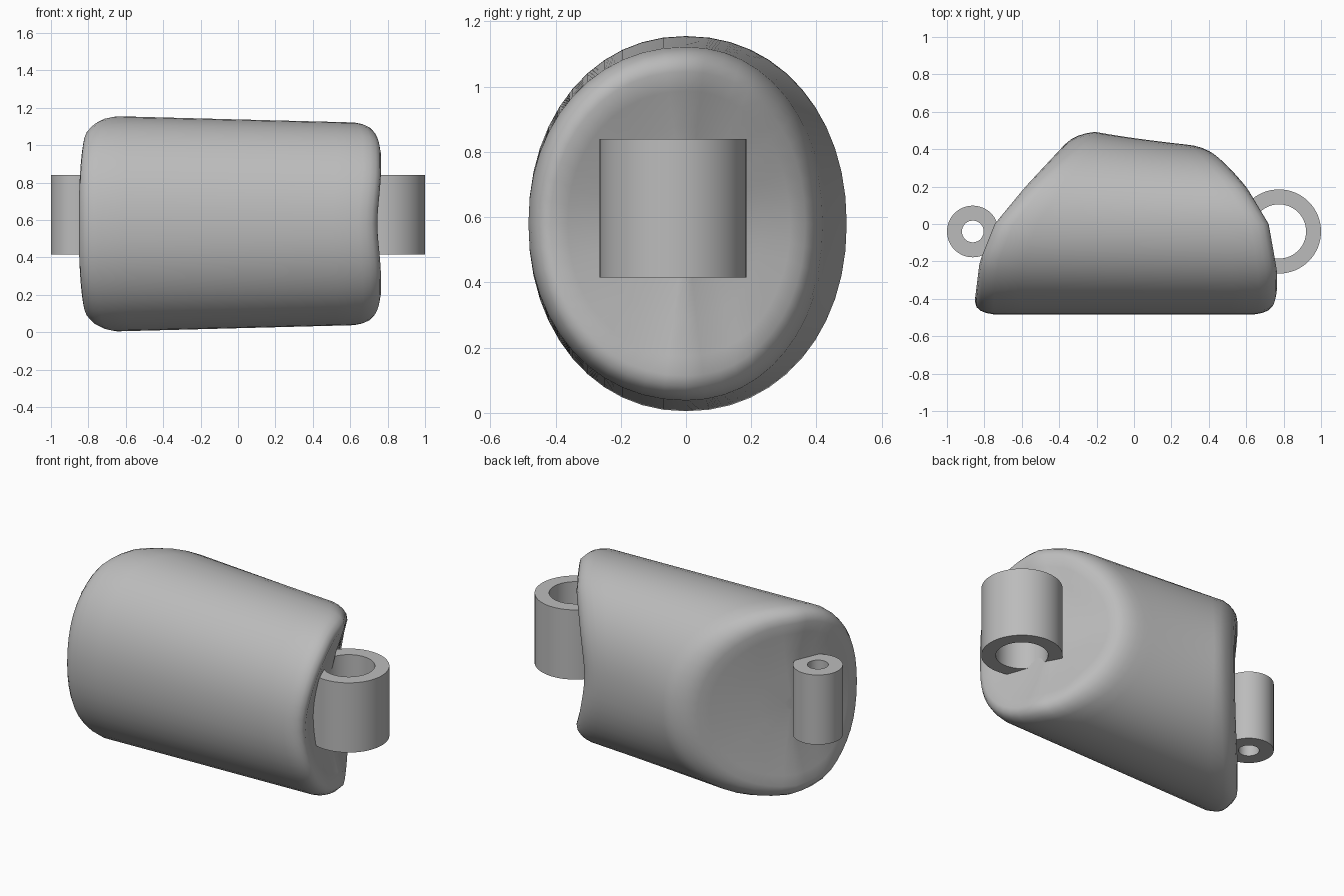
import bpy, bmesh, math

cube = bpy.data.objects.get("Cube")
if cube:
    bpy.data.objects.remove(cube, do_unlink=True)

grey = bpy.data.materials.new("plain grey")
grey.use_nodes = True
COLOUR = (0.5, 0.5, 0.5, 1)
grey.diffuse_color = COLOUR
grey.node_tree.nodes["Principled BSDF"].inputs["Base Color"].default_value = COLOUR


def finish(name, bm, angle):
    bmesh.ops.recalc_face_normals(bm, faces=bm.faces)
    mesh = bpy.data.meshes.new(name)
    bm.to_mesh(mesh)
    bm.free()
    mesh.materials.append(grey)
    obj = bpy.data.objects.new(name, mesh)
    bpy.context.collection.objects.link(obj)
    bpy.ops.object.select_all(action='DESELECT')
    obj.select_set(True)
    bpy.context.view_layer.objects.active = obj
    bpy.ops.object.shade_smooth_by_angle(angle=math.radians(angle))
    return obj


def bridge(bm, loops, closed=False):
    pairs = list(zip(loops, loops[1:])) + ([(loops[-1], loops[0])] if closed else [])
    for a, b in pairs:
        for i in range(len(a)):
            j = (i + 1) % len(a)
            bm.faces.new((a[i], a[j], b[j], b[i]))


def lookup(points, y):
    """Piecewise linear x of an end face at depth y."""
    if y <= points[0][0]:
        return points[0][1]
    for (y0, x0), (y1, x1) in zip(points, points[1:]):
        if y <= y1:
            return x0 + (x1 - x0) * (y - y0) / (y1 - y0)
    return points[-1][1]


# Plan outlines of the two slanted ends, as (y, x)
LEFT_END = [(-0.4, 0.77), (-0.25, 0.765), (0, 0.72), (0.2, 0.6), (0.35, 0.47), (0.49, 0.34)]
RIGHT_END = [(-0.4, -0.85), (-0.2, -0.825), (0, -0.745), (0.2, -0.58), (0.49, -0.31)]
MID_Z, SIDES = 0.58, 48


def section(scale, t, inset):
    """One oval loop; t runs from the right end (0) to the left end (1)."""
    loop = []
    for i in range(SIDES):
        a = 2 * math.pi * i / SIDES
        c, s = math.cos(a), math.sin(a)
        y = math.copysign(abs(c) ** 0.95, c) * 0.483 * scale
        z = math.copysign(abs(s) ** 0.95, s) * (0.575 - 0.033 * t) * scale
        if y > 0:
            y *= 1.02 - 0.14 * t
        notch = 0.025 * math.exp(-(z / 0.2) ** 2)
        x0 = lookup(RIGHT_END, y) + inset
        x1 = lookup(LEFT_END, y) - inset - notch
        loop.append((x0 + (x1 - x0) * t, y, MID_Z + z))
    return loop


# Body: oval tube with rounded rims and slightly dished slanted ends
bm = bmesh.new()
rim = [(0.07, 0.09), (0.3, 0.08), (0.55, 0.055), (0.75, 0.02), (0.86, 0),
       (0.92, 0.008), (0.96, 0.03), (0.985, 0.06)]
rings = [section(s, 0, i * (0.35 if s < 0.8 else 1)) for s, i in rim]
rings += [section(1, k / 10, 0.1) for k in range(11)]
rings += [section(s, 1, i) for s, i in reversed(rim)]
loops = [[bm.verts.new(p) for p in ring] for ring in rings]
bridge(bm, loops)
bm.faces.new(loops[0])
bm.faces.new(loops[-1])
finish("padded_body", bm, 60)


# Hollow upright sleeves at the two ends
def sleeve(name, x, outer, inner):
    bm = bmesh.new()
    loops = []
    for r, z in ((outer, 0.415), (outer, 0.84), (inner, 0.84), (inner, 0.415)):
        loops.append([bm.verts.new((x + r * math.cos(k * math.pi / 32),
                                    -0.04 + r * math.sin(k * math.pi / 32), z))
                      for k in range(64)])
    bridge(bm, loops, closed=True)
    finish(name, bm, 30)


sleeve("large_sleeve_left", 0.775, 0.225, 0.145)
sleeve("small_sleeve_right", -0.862, 0.138, 0.058)
